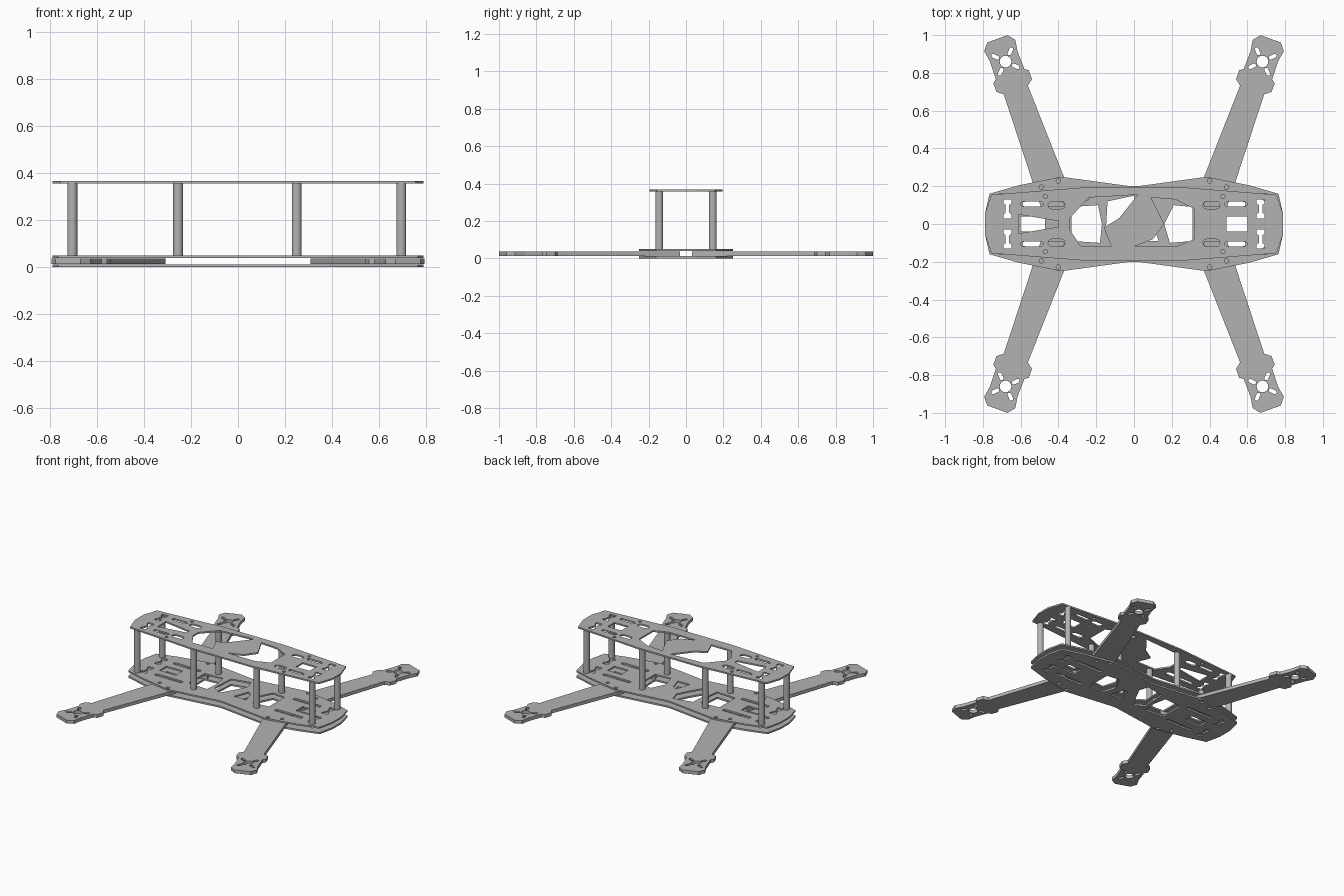
import bpy
from math import sin, cos, pi, radians
from mathutils import Vector, Matrix

if "Cube" in bpy.data.objects:
    bpy.data.objects.remove(bpy.data.objects["Cube"])

grey = bpy.data.materials.new("carbon_grey")
grey.use_nodes = True
grey.diffuse_color = (0.45, 0.45, 0.45, 1)
grey.node_tree.nodes["Principled BSDF"].inputs["Base Color"].default_value = (0.45, 0.45, 0.45, 1)


def circle(x, y, r, n=16):
    return [(x + r * cos(2 * pi * i / n), y + r * sin(2 * pi * i / n)) for i in range(n)]


def slot(x, y, length, width, angle=0):
    """Rounded slot centred on x, y."""
    h, r = length / 2 - width / 2, width / 2
    c, s = cos(radians(angle)), sin(radians(angle))
    pts = []
    for i in range(10):
        a = -pi / 2 + pi * (i if i < 5 else i - 1) / 4
        u, v = r * cos(a) + (h if i < 5 else -h), r * sin(a)
        pts.append((x + u * c - v * s, y + u * s + v * c))
    return pts


def box(x0, x1, y0, y1):
    return [(x0, y0), (x1, y0), (x1, y1), (x0, y1)]


def dumbbell(x, y):
    """Strap slot with wider ends, running along y."""
    side = [(0.022, -0.05), (0.022, -0.03), (0.009, -0.02),
            (0.009, 0.02), (0.022, 0.03), (0.022, 0.05)]
    return [(x + a, y + b) for a, b in side] + [(x - a, y + b) for a, b in reversed(side)]


def full_outline(quarter):
    """Complete an outline from its +x +y quarter, listed from the end inwards."""
    half = quarter + [(-x, y) for x, y in reversed(quarter)]
    return half + [(x, -y) for x, y in reversed(half)]


def sheet(name, loops, z0, z1):
    """Flat cut plate: first loop is the outline, the others are holes."""
    cu = bpy.data.curves.new(name + "_profile", 'CURVE')
    cu.dimensions, cu.fill_mode = '2D', 'BOTH'
    cu.extrude = (z1 - z0) / 2
    for loop in loops:
        sp = cu.splines.new('POLY')
        sp.points.add(len(loop) - 1)
        for p, (x, y) in zip(sp.points, loop):
            p.co = (x, y, 0, 1)
        sp.use_cyclic_u = True
    tmp = bpy.data.objects.new(name + "_profile", cu)
    bpy.context.scene.collection.objects.link(tmp)
    dg = bpy.context.evaluated_depsgraph_get()
    me = bpy.data.meshes.new_from_object(tmp.evaluated_get(dg))
    bpy.data.objects.remove(tmp)
    me.transform(Matrix.Translation((0, 0, (z0 + z1) / 2)))
    me.materials.clear()
    me.materials.append(grey)
    for f in me.polygons:
        f.use_smooth = False
    ob = bpy.data.objects.new(name, me)
    bpy.context.scene.collection.objects.link(ob)
    return ob


signs = [(sx, sy) for sx in (1, -1) for sy in (1, -1)]

# Lower and middle plates that clamp the arms
low_outline = full_outline([(0.79, 0.05), (0.765, 0.16), (0.61, 0.205), (0.385, 0.25), (0.02, 0.2)])
low_holes = [
    [(-0.33, -0.09), (-0.18, -0.1), (-0.17, 0.0), (-0.19, 0.1), (-0.33, 0.09)],
    [(-0.15, -0.05), (-0.08, -0.1), (-0.02, 0.0), (0.02, 0.08), (0.0, 0.15), (-0.14, 0.12)],
    [(0.19, -0.1), (0.31, -0.09), (0.31, 0.09), (0.21, 0.1), (0.16, 0.0)],
    [(0.03, -0.09), (0.13, -0.09), (0.1, 0.0), (0.07, 0.02)],
    box(0.49, 0.6, -0.04, 0.04), box(-0.6, -0.47, -0.04, 0.04),
]
for sx, sy in signs:
    low_holes += [circle(sx * 0.40, sy * 0.228, 0.012), circle(sx * 0.49, sy * 0.195, 0.012),
                  slot(sx * 0.48, sy * 0.105, 0.22, 0.026),
                  dumbbell(sx * 0.67, sy * 0.08)]
sheet("bottom_plate", [low_outline] + low_holes, 0.0, 0.012)
sheet("middle_plate", [low_outline] + low_holes, 0.040, 0.051)

# Top plate with long side rails and a diagonal web
top_outline = full_outline([(0.79, 0.05), (0.755, 0.155), (0.25, 0.195)])
top_holes = [
    [(-0.34, -0.03), (-0.28, -0.12), (-0.12, -0.12), (-0.16, -0.02), (-0.08, 0.03),
     (0.02, 0.155), (-0.24, 0.14), (-0.34, 0.03)],
    [(0.0, -0.12), (0.22, -0.12), (0.32, -0.08), (0.32, 0.08), (0.22, 0.13),
     (0.09, 0.14), (0.16, 0.0), (0.1, -0.08)],
    box(0.49, 0.6, -0.04, 0.04),
    [(-0.61, -0.05), (-0.4, -0.015), (-0.4, 0.015), (-0.61, 0.05)],
]
for sx, sy in signs:
    top_holes += [dumbbell(sx * 0.67, sy * 0.08), slot(sx * 0.54, sy * 0.105, 0.12, 0.026),
                  slot(sx * 0.41, sy * 0.1, 0.09, 0.04), circle(sx * 0.47, sy * 0.145, 0.011)]
sheet("top_plate", [top_outline] + top_holes, 0.357, 0.368)

# Arms: drawn along u with the motor centre at the origin
side = [(-0.85, 0.088), (-0.16, 0.068), (-0.135, 0.1), (-0.085, 0.1), (-0.07, 0.08),
        (0.03, 0.078), (0.09, 0.088), (0.128, 0.057)]
arm_loops = [side + [(u, -v) for u, v in reversed(side)], circle(0, 0, 0.031)]
for a in (45, 135, 225, 315):
    arm_loops.append(slot(0.06 * cos(radians(a)), 0.06 * sin(radians(a)), 0.045, 0.02, a))
names = {(1, 1): "back_left_arm", (1, -1): "front_left_arm",
         (-1, 1): "back_right_arm", (-1, -1): "front_right_arm"}
centre, along, across = Vector((0.68, 0.86)), Vector((0.34, 0.94)), Vector((0.94, -0.34))
for sx, sy in signs:
    loops = []
    for loop in arm_loops:
        pts = [centre + along * u + across * v for u, v in loop]
        loops.append([(p.x * sx, p.y * sy) for p in pts])
    sheet(names[sx, sy], loops, 0.014, 0.038)

# Round standoffs between the middle and top plates
for x in (-0.705, -0.255, 0.25, 0.695):
    for y in (-0.143, 0.143):
        bpy.ops.mesh.primitive_cylinder_add(vertices=20, radius=0.021, depth=0.308,
                                            location=(x, y, 0.204))
        ob = bpy.context.object
        ob.name = "standoff"
        ob.data.materials.append(grey)
        bpy.ops.object.shade_smooth_by_angle()
